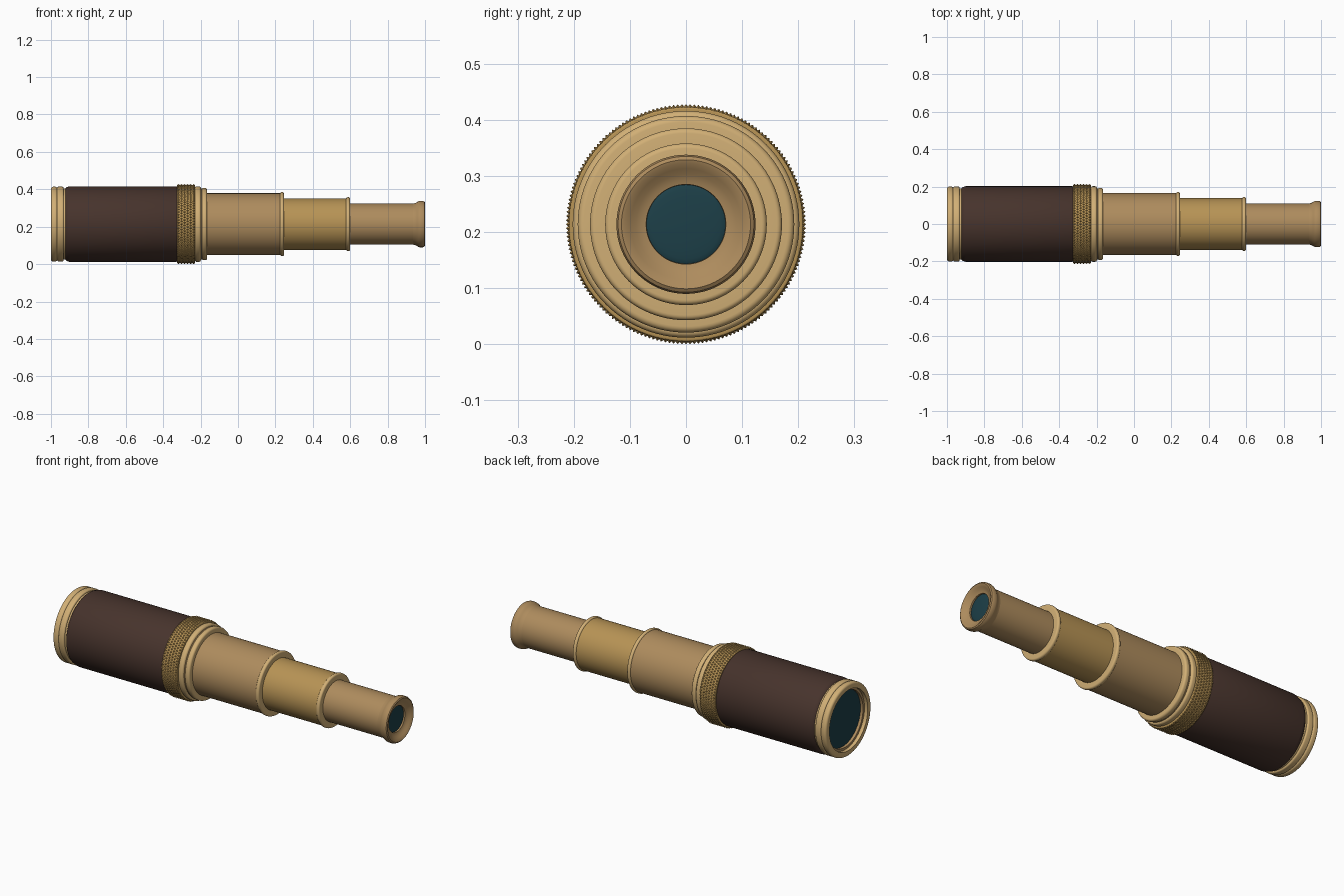
import bpy, bmesh, math
from mathutils import Matrix, Vector

if "Cube" in bpy.data.objects:
    bpy.data.objects.remove(bpy.data.objects["Cube"])

CZ = 0.214   # height of the optical axis
SEG = 96


def material(name, rgb):
    m = bpy.data.materials.new(name)
    m.diffuse_color = (*rgb, 1)
    m.use_nodes = True
    m.node_tree.nodes["Principled BSDF"].inputs["Base Color"].default_value = m.diffuse_color
    return m


BRIGHT = material("bright_brass", (0.64, 0.43, 0.18))
BRASS = material("brass", (0.42, 0.26, 0.11))
GOLD = material("golden_brass", (0.47, 0.29, 0.09))
LEATHER = material("leather", (0.062, 0.033, 0.025))
GLASS = material("glass", (0.012, 0.05, 0.065))


def finish(name, bm, mat, smooth=True):
    bmesh.ops.recalc_face_normals(bm, faces=bm.faces)
    me = bpy.data.meshes.new(name)
    bm.to_mesh(me)
    bm.free()
    me.polygons.foreach_set("use_smooth", [smooth] * len(me.polygons))
    if smooth:
        me.set_sharp_from_angle(angle=math.radians(35))
    me.materials.append(mat)
    ob = bpy.data.objects.new(name, me)
    ob.location.z = CZ
    bpy.context.collection.objects.link(ob)
    return ob


def lathe(name, profile, mat, closed=True):
    """Revolve (x, radius) points around the x axis."""
    bm = bmesh.new()
    vs = [bm.verts.new((x, 0, r)) for x, r in profile]
    pairs = list(zip(vs, vs[1:])) + ([(vs[-1], vs[0])] if closed else [])
    es = [bm.edges.new(p) for p in pairs]
    bmesh.ops.spin(bm, geom=vs + es, axis=(1, 0, 0), cent=(0, 0, 0),
                   angle=2 * math.pi, steps=SEG, use_merge=False)
    bmesh.ops.remove_doubles(bm, verts=bm.verts, dist=1e-5)
    return finish(name, bm, mat)


def bead(x0, x1, r, inner, b):
    """Ring section with rounded outer corners."""
    pts = [(x0, inner)]
    for cx, start in ((x0 + b, 180), (x1 - b, 90)):
        for i in range(6):
            a = math.radians(start - 18 * i)
            pts.append((cx + b * math.cos(a), r - b + b * math.sin(a)))
    return pts + [(x1, inner)]


def lens(name, x, r, bulge):
    pts = [(x + bulge * math.cos(i * math.pi / 12), r * math.sin(i * math.pi / 12))
           for i in range(7)]
    lathe(name, pts, GLASS, closed=False)


# Objective end: rounded lip, second ring, neck and stepped seat
lathe("objective_lip", bead(-1.0, -0.965, 0.2, 0.168, 0.012), BRIGHT)
lathe("objective_ring", bead(-0.967, -0.932, 0.2, 0.165, 0.008), BRIGHT)
lathe("objective_neck", bead(-0.94, -0.915, 0.19, 0.16, 0.004), BRIGHT)
lathe("objective_seat", bead(-0.98, -0.94, 0.172, 0.155, 0.004), BRASS)
lens("objective_lens", -0.963, 0.16, -0.006)

# Leather covered barrel
lathe("leather_barrel", [(-0.925, 0.15), (-0.925, 0.187), (-0.917, 0.197), (-0.9, 0.202),
                         (-0.33, 0.202), (-0.32, 0.198), (-0.32, 0.15)], LEATHER)

# Knurled grip: band plus staggered pyramid studs
lathe("grip_band", bead(-0.326, -0.229, 0.209, 0.15, 0.004), GOLD)
bm = bmesh.new()
ROWS, COUNT = 6, 90
for row in range(ROWS):
    x = -0.318 + 0.081 * row / (ROWS - 1)
    for k in range(COUNT):
        rot = Matrix.Rotation(2 * math.pi * (k + 0.5 * (row % 2)) / COUNT, 4, 'X')
        base = [bm.verts.new(rot @ Vector(p)) for p in
                ((x - 0.008, 0, 0.208), (x, -0.0055, 0.208),
                 (x + 0.008, 0, 0.208), (x, 0.0055, 0.208))]
        tip = bm.verts.new(rot @ Vector((x, 0, 0.214)))
        for i in range(4):
            bm.faces.new((base[i], base[(i + 1) % 4], tip))
finish("grip_knurling", bm, GOLD, smooth=False)

# Stepped collar rings
lathe("collar_large", bead(-0.231, -0.198, 0.202, 0.15, 0.011), BRIGHT)
lathe("collar_middle", bead(-0.2, -0.192, 0.19, 0.15, 0.003), BRASS)
lathe("collar_small", bead(-0.195, -0.165, 0.193, 0.15, 0.011), BRIGHT)

# Draw tubes, each ending in a bead
for name, x0, x1, r, inner, mat in (("first", -0.18, 0.235, 0.165, 0.13, BRASS),
                                    ("second", 0.2, 0.59, 0.138, 0.105, GOLD),
                                    ("third", 0.55, 0.95, 0.11, 0.07, BRASS)):
    lathe(name + "_tube", [(x0, inner), (x0, r), (x1, r), (x1, inner)], mat)
lathe("first_tube_bead", bead(0.225, 0.246, 0.171, 0.13, 0.009), BRIGHT)
lathe("second_tube_bead", bead(0.578, 0.599, 0.144, 0.105, 0.009), BRIGHT)

# Flared eyepiece with hollow cup and lens
lathe("eyepiece", [(0.935, 0.07), (0.935, 0.11), (0.947, 0.112), (0.957, 0.117), (0.965, 0.122),
                   (0.972, 0.124), (0.988, 0.124), (0.996, 0.121), (1.0, 0.115), (0.998, 0.109),
                   (0.991, 0.099), (0.984, 0.089), (0.979, 0.079), (0.977, 0.071),
                   (0.96, 0.07)], BRASS)
lens("eyepiece_lens", 0.968, 0.0715, 0.006)
